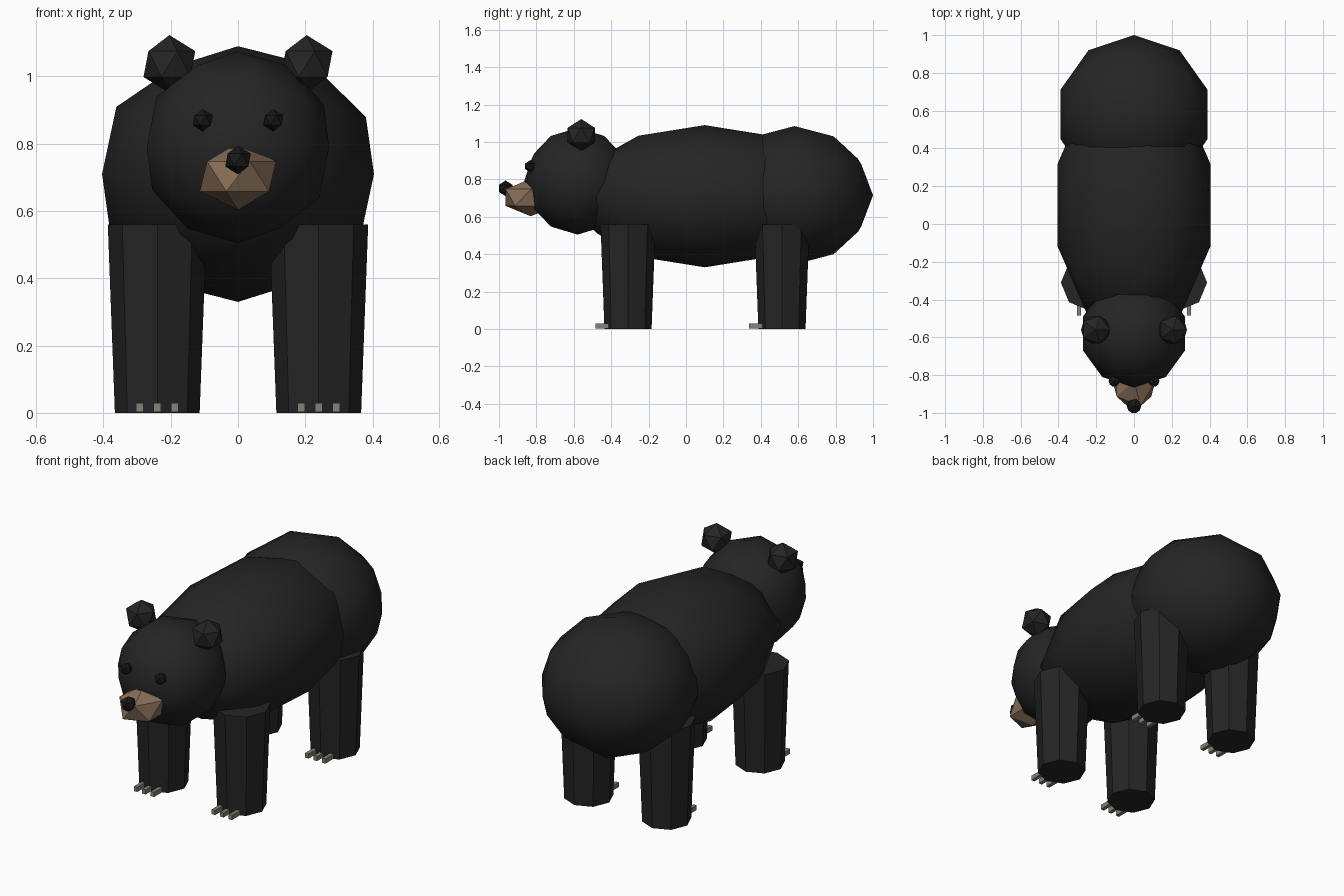
import bpy
import math

if "Cube" in bpy.data.objects:
    bpy.data.objects.remove(bpy.data.objects["Cube"])


def material(name, rgb):
    m = bpy.data.materials.new(name)
    m.diffuse_color = (*rgb, 1)
    m.use_nodes = True
    m.node_tree.nodes["Principled BSDF"].inputs["Base Color"].default_value = m.diffuse_color
    return m


fur = material("black fur", (0.018, 0.018, 0.018))
tan = material("tan muzzle", (0.24, 0.155, 0.095))
dark = material("glossy black", (0.009, 0.009, 0.01))
claw_grey = material("claw grey", (0.24, 0.22, 0.18))


def finish(name, mat):
    ob = bpy.context.object
    ob.name = name
    ob.data.materials.append(mat)
    return ob


def ball(name, loc, radii, mat, level=1):
    """Icosphere: level 1 is faceted, level 2 is smooth shaded."""
    bpy.ops.mesh.primitive_ico_sphere_add(subdivisions=level, radius=1, location=loc)
    ob = finish(name, mat)
    ob.scale = radii
    bpy.ops.object.transform_apply(location=False, rotation=False, scale=True)
    if level > 1:
        bpy.ops.object.shade_smooth()
    return ob


# Trunk and head
ball("body", (0, 0.10, 0.71), (0.425, 0.71, 0.38), fur, 2)
ball("rump", (0, 0.58, 0.715), (0.41, 0.42, 0.37), fur, 2)
ball("head", (0, -0.58, 0.79), (0.285, 0.285, 0.285), fur, 2)

# Face
ball("muzzle", (0, -0.83, 0.703), (0.127, 0.158, 0.1), tan)
ball("nose", (0, -0.964, 0.752), (0.0425, 0.0425, 0.0425), dark)

for side, s in (("right", -1), ("left", 1)):
    ball(side + "_ear", (0.204 * s, -0.56, 1.037), (0.086, 0.086, 0.086), fur)
    ball(side + "_eye", (0.105 * s, -0.832, 0.87), (0.033, 0.033, 0.033), dark)

    # Tapered octagonal legs, each with three claws
    for end, y in (("front", -0.31), ("back", 0.513)):
        x = 0.24 * s
        bpy.ops.mesh.primitive_cone_add(vertices=8, radius1=0.126, radius2=0.147,
                                        depth=0.56, location=(x, y, 0.28))
        finish(f"{end}_{side}_leg", fur)
        for i in (-1, 0, 1):
            bpy.ops.mesh.primitive_cube_add(size=1, location=(x + 0.052 * i, y - 0.14, 0.016))
            ob = finish(f"{end}_{side}_claw", claw_grey)
            ob.scale = (0.021, 0.07, 0.026)
